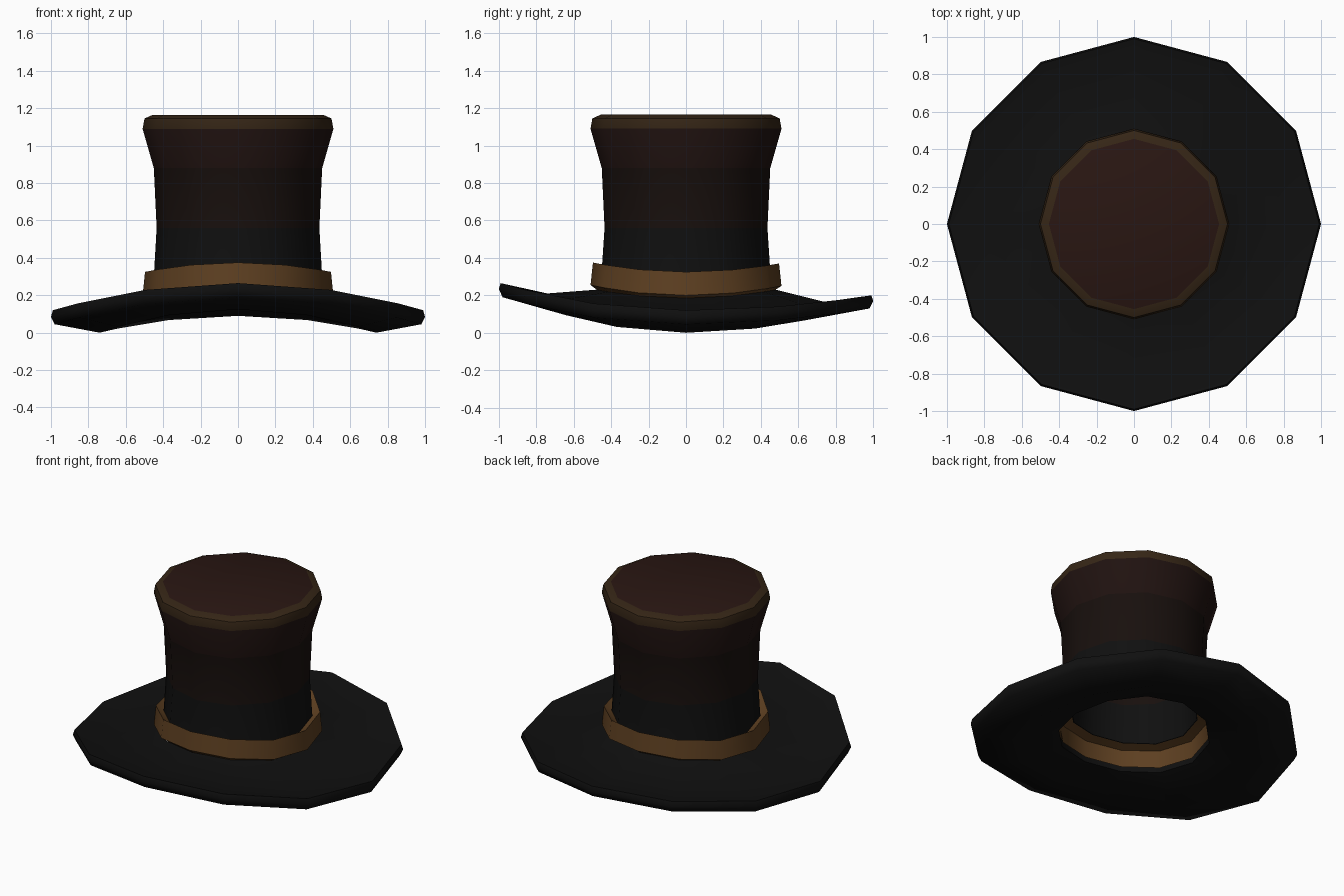
import bpy, bmesh
from math import sin, cos, pi, radians

if "Cube" in bpy.data.objects:
    bpy.data.objects.remove(bpy.data.objects["Cube"])

SIDES = 12


def material(name, rgb):
    m = bpy.data.materials.new(name)
    m.diffuse_color = (*rgb, 1)
    m.use_nodes = True
    m.node_tree.nodes["Principled BSDF"].inputs["Base Color"].default_value = m.diffuse_color
    return m


BLACK = material("black_felt", (0.005, 0.005, 0.005))
DARK = material("dark_felt", (0.009, 0.005, 0.004))
BROWN = material("brown_felt", (0.014, 0.006, 0.005))
TOP = material("top_felt", (0.022, 0.008, 0.006))
RIM = material("rim_brown", (0.036, 0.019, 0.008))
TAN = material("tan_ribbon", (0.11, 0.05, 0.015))


def lathe(name, profile, mats, closed):
    """Revolve points (r, z at sides[, z at front, z at back]); the ring bends in between.
    mats gives one material per profile segment (the last one repeats)."""
    bm = bmesh.new()
    rings = []
    for p in profile:
        r, zs, zf, zb = p if len(p) == 4 else (p[0], p[1], p[1], p[1])
        if r == 0:
            rings.append([bm.verts.new((0, 0, zs))] * SIDES)
            continue
        ring = []
        for i in range(SIDES):
            a = 2 * pi * i / SIDES
            end = zf if sin(a) < 0 else zb
            ring.append(bm.verts.new((r * cos(a), r * sin(a), zs + (end - zs) * sin(a) ** 2)))
        rings.append(ring)
    slots = list(dict.fromkeys(mats))
    n = len(rings)
    for k in range(n if closed else n - 1):
        lo, hi = rings[k], rings[(k + 1) % n]
        if lo[0] is lo[1] and hi[0] is hi[1]:
            continue
        for i in range(SIDES):
            j = (i + 1) % SIDES
            quad = list(dict.fromkeys([lo[i], lo[j], hi[j], hi[i]]))
            f = bm.faces.new(quad)
            f.material_index = slots.index(mats[min(k, len(mats) - 1)])
    bmesh.ops.recalc_face_normals(bm, faces=bm.faces)
    me = bpy.data.meshes.new(name)
    bm.to_mesh(me)
    bm.free()
    for m in slots:
        me.materials.append(m)
    me.shade_smooth()
    me.set_sharp_from_angle(angle=radians(55))
    ob = bpy.data.objects.new(name, me)
    bpy.context.collection.objects.link(ob)
    return ob


# Brim: thick ring, curled up at front and back
lathe("brim", [
    (0.48, 0.185, 0.23, 0.23),
    (0.74, 0.085, 0.21, 0.165),
    (0.99, 0.12, 0.265, 0.20),
    (1.00, 0.085, 0.235, 0.17),
    (0.98, 0.045, 0.19, 0.13),
    (0.74, 0.0, 0.125, 0.09),
    (0.46, 0.12, 0.16, 0.16),
], [BLACK], True)

# Ribbon band around the base of the crown, also visible inside
lathe("hat_band", [
    (0.47, 0.18, 0.225, 0.225),
    (0.51, 0.20, 0.255, 0.25),
    (0.497, 0.325, 0.375, 0.37),
    (0.45, 0.30, 0.335, 0.33),
    (0.39, 0.28, 0.315, 0.31),
    (0.45, 0.265, 0.30, 0.295),
    (0.455, 0.15, 0.19, 0.19),
], [TAN], True)

# Crown: flared hollow tube with a closed bevelled top
lathe("crown", [
    (0.45, 0.30, 0.335, 0.33),
    (0.435, 0.56),
    (0.45, 0.88),
    (0.51, 1.09),
    (0.50, 1.145),
    (0.455, 1.165),
    (0, 1.165),
    (0, 1.09),
    (0.43, 1.09),
    (0.385, 0.88),
    (0.37, 0.56),
    (0.385, 0.28, 0.315, 0.31),
], [BLACK, DARK, BROWN, RIM, RIM, TOP, TOP, BROWN, DARK, DARK, BLACK], True)
